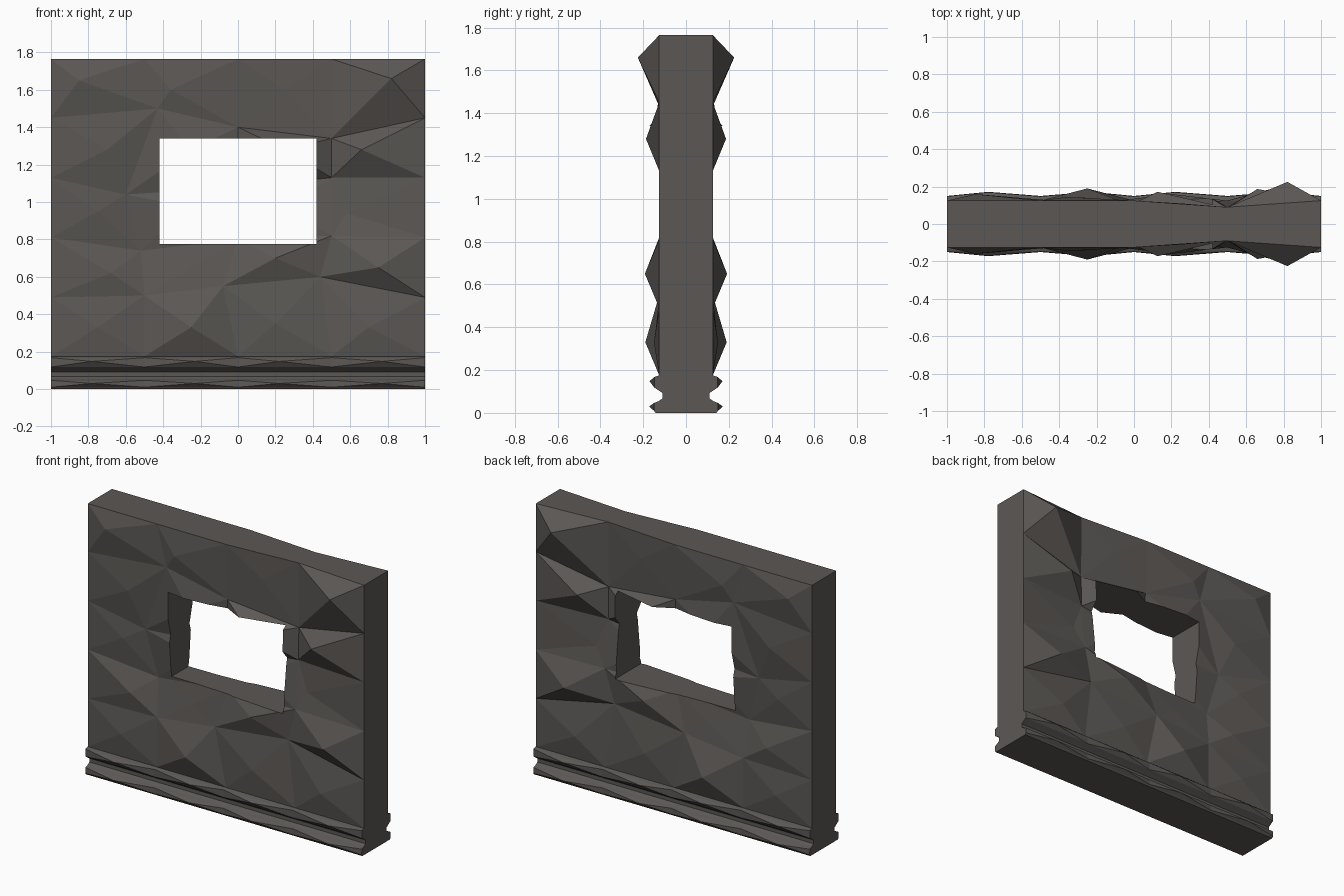
import bpy, bmesh

if "Cube" in bpy.data.objects:
    bpy.data.objects.remove(bpy.data.objects["Cube"])

XS = [-1, -0.5, 0, 0.5, 1]
ZS = [0.175, 0.49, 0.81, 1.13, 1.45, 1.765]

# displaced inner grid points, rows from bottom to top: x, z, depth
inner = [
    [(-0.50, 0.50, 0.125), (-0.08, 0.55, 0.125), (0.44, 0.60, 0.11)],
    [(-0.52, 0.74, 0.08), (0.00, 0.80, 0.095), (0.50, 0.82, 0.125)],
    [(-0.60, 1.04, 0.10), (0.00, 1.08, 0.09), (0.50, 1.13, 0.09)],
    [(-0.43, 1.50, 0.125), (0.00, 1.40, 0.11), (0.50, 1.34, 0.085)],
]
# facet peaks, one for each cell
peaks = [
    [(-0.75, 0.33, 0.145), (-0.25, 0.33, 0.19), (0.20, 0.35, 0.145), (0.70, 0.33, 0.15)],
    [(-0.68, 0.62, 0.145), (-0.25, 0.65, 0.108), (0.20, 0.70, 0.16), (0.75, 0.65, 0.192)],
    [(-0.75, 0.95, 0.122), (-0.25, 0.97, 0.12), (0.25, 0.97, 0.12), (0.58, 0.94, 0.105)],
    [(-0.70, 1.28, 0.14), (-0.25, 1.28, 0.15), (0.25, 1.28, 0.235), (0.66, 1.28, 0.187)],
    [(-0.85, 1.65, 0.16), (-0.36, 1.60, 0.145), (0.25, 1.60, 0.11), (0.82, 1.66, 0.225)],
]


def finish(bm, name):
    bmesh.ops.recalc_face_normals(bm, faces=bm.faces)
    mesh = bpy.data.meshes.new(name)
    bm.to_mesh(mesh)
    bm.free()
    ob = bpy.data.objects.new(name, mesh)
    bpy.context.collection.objects.link(ob)
    return ob


def fan(bm, loop, m):
    for i in range(4):
        bm.faces.new((loop[i], loop[(i + 1) % 4], m))


def grid_point(r, c):
    if 0 < r < 5 and 0 < c < 4:
        return inner[r - 1][c - 1]
    return (XS[c], ZS[r], 0.09 if (r, c) == (5, 3) else 0.125)


# Rock wall: two mirrored faceted sheets joined by a flat rim
bm = bmesh.new()
rims = []
for side in (-1, 1):
    def vert(p):
        return bm.verts.new((p[0], side * p[2], p[1]))
    g = [[vert(grid_point(r, c)) for c in range(5)] for r in range(6)]
    for r in range(5):
        for c in range(4):
            fan(bm, [g[r][c], g[r][c + 1], g[r + 1][c + 1], g[r + 1][c]], vert(peaks[r][c]))
    rims.append([g[0][c] for c in range(4)] + [g[r][4] for r in range(5)]
                + [g[5][c] for c in range(4, 0, -1)] + [g[r][0] for r in range(5, 0, -1)])
f, b = rims
for i in range(len(f)):
    j = (i + 1) % len(f)
    bm.faces.new((f[i], f[j], b[j], b[i]))
wall = finish(bm, "rock_wall")

# Window opening
bpy.ops.mesh.primitive_cube_add(size=1, location=(0, 0, 1.0575))
cutter = bpy.context.object
cutter.name = "window_cutter"
cutter.scale = (0.838, 1, 0.565)
cutter.hide_render = True
cutter.hide_set(True)
mod = wall.modifiers.new("window", 'BOOLEAN')
mod.operation = 'DIFFERENCE'
mod.solver = 'EXACT'
mod.object = cutter

# Base moulding: grooved section lofted along x, with a chipped peak on each rib cell
half = [(0.142, 0), (0.15, 0.01), (0.148, 0.047), (0.128, 0.055), (0.109, 0.068),
        (0.109, 0.092), (0.128, 0.105), (0.148, 0.118), (0.148, 0.168), (0.125, 0.175)]
ribs = {1: (0.172, 0.03), 7: (0.17, 0.148)}
section = half + [(-y, z) for y, z in reversed(half)]
n = len(section)
bm = bmesh.new()
rings = [[bm.verts.new((x, y, z)) for y, z in section] for x in XS]
for k in range(4):
    a, b = rings[k], rings[k + 1]
    for i in range(n):
        j = (i + 1) % n
        quad = [a[i], a[j], b[j], b[i]]
        rib = i if i < len(half) else n - 2 - i
        if rib in ribs:
            y, z = ribs[rib]
            x = XS[k] + (0.22 if k % 2 == 0 else 0.27)
            fan(bm, quad, bm.verts.new((x, y if i < len(half) else -y, z)))
        else:
            bm.faces.new(quad)
bm.faces.new(rings[0])
bm.faces.new(rings[-1])
base = finish(bm, "base_moulding")

# Dark stone colour
stone = bpy.data.materials.new("stone")
stone.diffuse_color = (0.105, 0.097, 0.09, 1)
stone.use_nodes = True
stone.node_tree.nodes["Principled BSDF"].inputs["Base Color"].default_value = stone.diffuse_color
for ob in (wall, base):
    ob.data.materials.append(stone)
